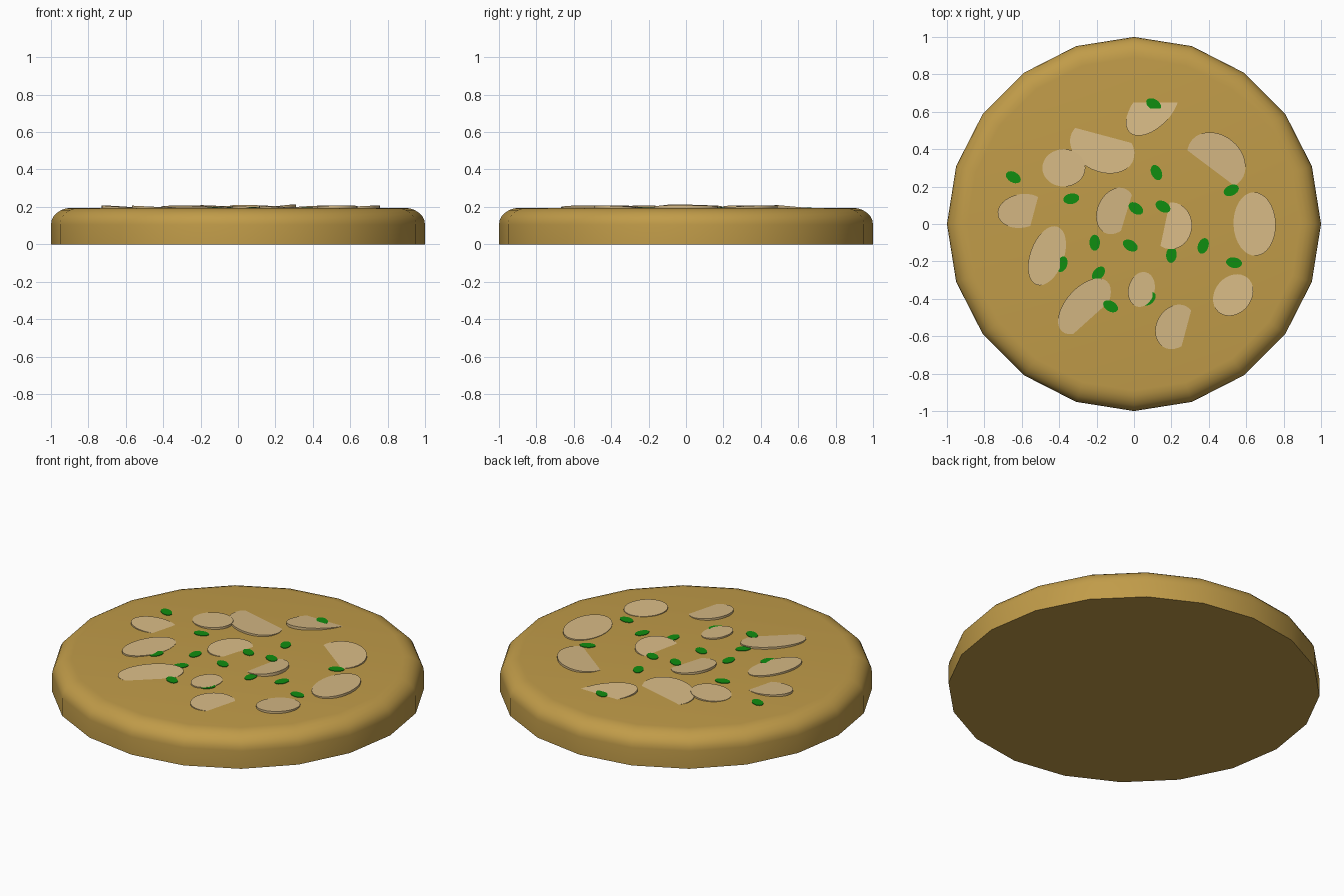
import bpy, bmesh
from math import sin, cos, pi, radians

if "Cube" in bpy.data.objects:
    bpy.data.objects.remove(bpy.data.objects["Cube"])

TOP = 0.195  # height of the flat top of the bread


def material(name, rgb):
    m = bpy.data.materials.new(name)
    m.diffuse_color = (*rgb, 1)
    m.use_nodes = True
    m.node_tree.nodes["Principled BSDF"].inputs["Base Color"].default_value = m.diffuse_color
    return m


def finish(name, bm, mat):
    bmesh.ops.recalc_face_normals(bm, faces=bm.faces[:])
    me = bpy.data.meshes.new(name)
    bm.to_mesh(me)
    bm.free()
    ob = bpy.data.objects.new(name, me)
    bpy.context.collection.objects.link(ob)
    me.materials.append(mat)
    bpy.ops.object.select_all(action='DESELECT')
    ob.select_set(True)
    bpy.context.view_layer.objects.active = ob
    bpy.ops.object.shade_smooth_by_angle(angle=radians(35))
    return ob


def loft(bm, rings):
    """Closed solid from a stack of point rings."""
    loops = [[bm.verts.new(p) for p in r] for r in rings]
    n = len(loops[0])
    for a, b in zip(loops, loops[1:]):
        for i in range(n):
            j = (i + 1) % n
            bm.faces.new((a[i], a[j], b[j], b[i]))
    bm.faces.new(loops[0][::-1])
    bm.faces.new(loops[-1])


def oval(name, mat, cx, cy, a, b, rot, down, d, slope, thick, n):
    """Thin oval disc; slopes into the bread along angle `down`,
    crossing the surface at distance d from its centre."""
    rot, down = radians(rot), radians(down)
    upper, lower = [], []
    for i in range(n):
        t = 2 * pi * i / n
        u, v = a * cos(t), b * sin(t)
        x, y = u * cos(rot) - v * sin(rot), u * sin(rot) + v * cos(rot)
        z = TOP + slope * (d - x * cos(down) - y * sin(down))
        upper.append((cx + x, cy + y, z))
        lower.append((cx + x, cy + y, z - thick))
    bm = bmesh.new()
    loft(bm, [lower, upper])
    return finish(name, bm, mat)


dough = material("baked_dough", (0.53, 0.33, 0.066))
pale = material("pale_slice", (0.68, 0.49, 0.235))
green = material("herb_green", (0.005, 0.27, 0.005))

# Bread base: 20-sided disc with a rounded upper rim
profile = [(1, 0)]
for k in range(7):
    t = k / 6 * pi / 2
    profile.append((0.89 + 0.11 * cos(t), TOP - 0.09 + 0.09 * sin(t)))
bm = bmesh.new()
loft(bm, [[(r * cos(i * pi / 10), r * sin(i * pi / 10), z) for i in range(20)]
          for r, z in profile])
finish("bread_base", bm, dough)

# Slices: x, y, long radius, short radius, turn, downhill angle, waterline, slope
slices = [
    (0.10, 0.62, 0.18, 0.10, 47, 90, 0.03, 0.09),
    (0.44, 0.34, 0.17, 0.135, -40, 233, 0.05, 0.07),
    (-0.17, 0.41, 0.18, 0.13, -25, 75, 0.063, 0.06),
    (-0.375, 0.30, 0.115, 0.10, 0, 180, 0.15, 0.05),
    (-0.60, 0.07, 0.13, 0.09, 10, -15, 0.065, 0.07),
    (-0.465, -0.17, 0.165, 0.09, 70, 0, 0.13, 0.05),
    (-0.265, -0.44, 0.18, 0.10, 48, -48, 0.07, 0.07),
    (-0.10, 0.07, 0.13, 0.095, 65, -17, 0.06, 0.09),
    (0.20, -0.01, 0.125, 0.11, 85, 168, 0.035, 0.13),
    (0.645, 0.00, 0.17, 0.113, 92, 180, 0.16, 0.05),
    (0.53, -0.38, 0.12, 0.098, 50, 120, 0.15, 0.05),
    (0.04, -0.35, 0.095, 0.07, 75, 0, 0.12, 0.05),
    (0.22, -0.55, 0.125, 0.10, 60, -15, 0.06, 0.08),
]
for i, s in enumerate(slices):
    oval(f"topping_slice_{i + 1}", pale, *s, 0.02, 32)

# Herb flakes: x, y, turn
flakes = [
    (-0.645, 0.25, -30), (-0.335, 0.135, 10), (0.12, 0.275, -65),
    (0.52, 0.18, 25), (0.01, 0.083, -35), (0.155, 0.093, -30),
    (-0.21, -0.10, 90), (-0.02, -0.115, -30), (0.37, -0.117, 70),
    (0.535, -0.207, -10), (-0.19, -0.265, 50), (-0.125, -0.44, -30),
    (0.20, -0.165, 85), (-0.385, -0.215, 70), (0.08, -0.40, 45),
    (0.105, 0.64, -30),
]
for i, (x, y, r) in enumerate(flakes):
    oval(f"herb_flake_{i + 1}", green, x, y, 0.043, 0.028, r, 0, 0.003, 0.0, 0.008, 20).location.z = 0.003
